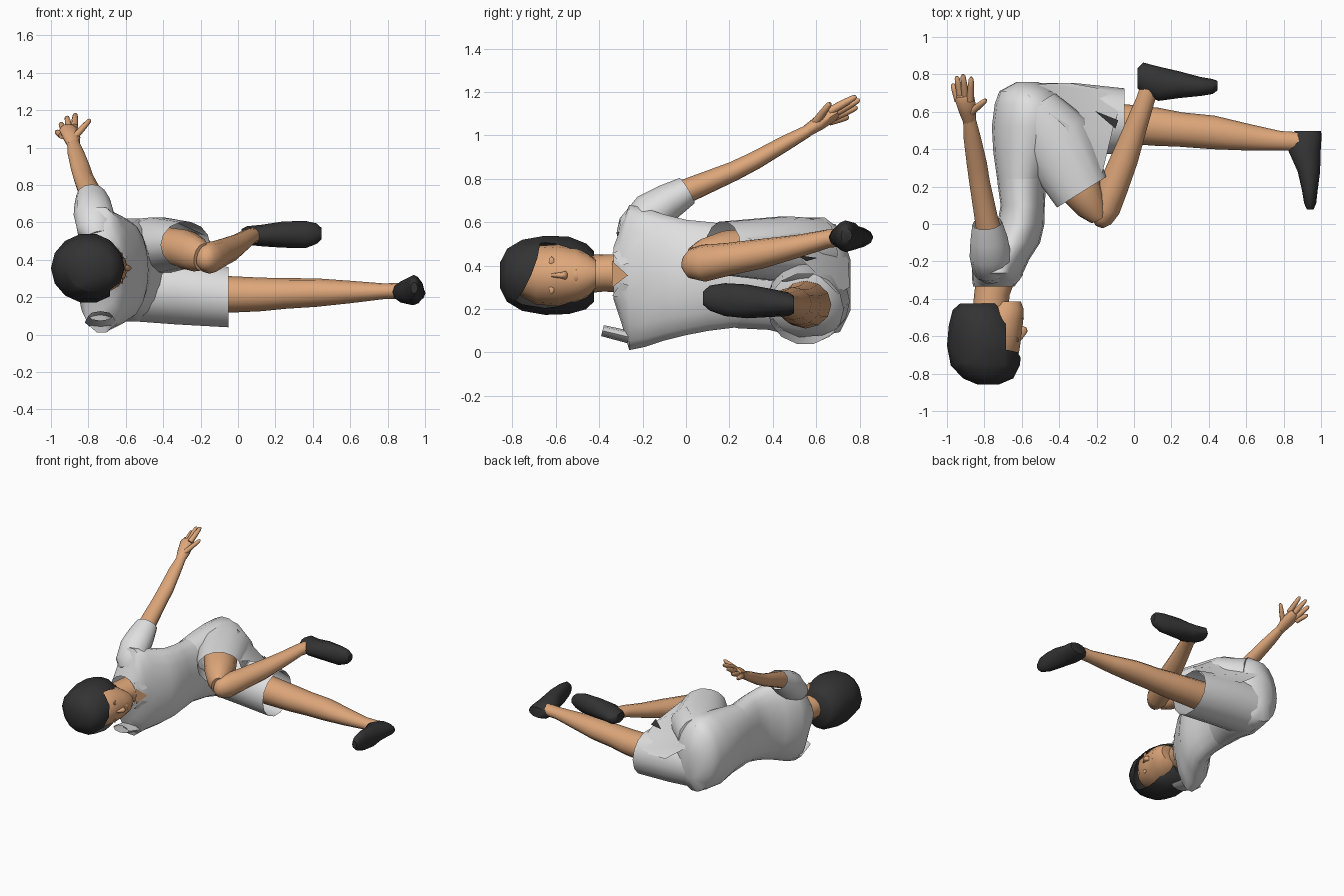
import bpy, bmesh, math
from mathutils import Vector

Z = Vector((0, 0, 1))


def material(name, rgb):
    m = bpy.data.materials.new(name)
    m.diffuse_color = (*rgb, 1)
    return m


SKIN = material("skin", (0.73, 0.385, 0.195))
CLOTH = material("light grey cloth", (0.74, 0.74, 0.74))
DARK = material("charcoal", (0.033, 0.033, 0.034))


def finish(name, bm, mat, angle=50):
    bmesh.ops.recalc_face_normals(bm, faces=bm.faces)
    me = bpy.data.meshes.new(name)
    bm.to_mesh(me)
    bm.free()
    me.materials.append(mat)
    ob = bpy.data.objects.new(name, me)
    bpy.context.collection.objects.link(ob)
    bpy.ops.object.select_all(action='DESELECT')
    ob.select_set(True)
    bpy.context.view_layer.objects.active = ob
    bpy.ops.object.shade_smooth_by_angle(angle=math.radians(angle))
    return ob


def loft(rings, sides=12, axis=None, caps=(True, True)):
    """Rings are (x, y, z, horizontal radius, upright radius)."""
    bm = bmesh.new()
    pts = [Vector(r[:3]) for r in rings]
    loops = []
    for i, r in enumerate(rings):
        t = Vector(axis) if axis else pts[min(i + 1, len(pts) - 1)] - pts[max(i - 1, 0)]
        h = t.cross(Z).normalized()
        u = h.cross(t).normalized()
        loops.append([bm.verts.new(pts[i] + h * r[3] * math.cos(a) + u * r[4] * math.sin(a))
                      for a in (2 * math.pi * k / sides for k in range(sides))])
    for a, b in zip(loops, loops[1:]):
        for k in range(sides):
            n = (k + 1) % sides
            bm.faces.new((a[k], a[n], b[n], b[k]))
    for loop, on in zip((loops[0], loops[-1]), caps):
        if on:
            bm.faces.new(loop)
    return bm


def tube(name, mat, rings, sides=12, axis=None, caps=(True, True)):
    return finish(name, loft(rings, sides, axis, caps), mat)


def sheet(name, mat, pts, faces):
    bm = bmesh.new()
    vs = [bm.verts.new(p) for p in pts]
    for f in faces:
        bm.faces.new([vs[i] for i in f])
    return finish(name, bm, mat)


Y, X = (0, 1, 0), (1, 0, 0)

# Head and neck
tube("head", SKIN, [
    (-.78, -.77, .355, .10, .09), (-.765, -.69, .355, .15, .135),
    (-.76, -.59, .355, .16, .142), (-.74, -.51, .355, .148, .128),
    (-.71, -.455, .355, .12, .10), (-.69, -.415, .36, .085, .065)], 16, Y)
tube("neck", SKIN, [(-.77, -.48, .36, .095, .09), (-.76, -.38, .365, .095, .085),
                    (-.73, -.26, .365, .11, .09)], 12, Y)

# Hair cap with the face opening cut out
bm = loft([
    (-.78, -.857, .355, .06, .06), (-.78, -.825, .355, .135, .125),
    (-.795, -.755, .355, .185, .168), (-.80, -.65, .355, .20, .187),
    (-.81, -.54, .355, .18, .183), (-.825, -.46, .35, .145, .155),
    (-.815, -.425, .35, .115, .12)], 14, Y)
fringe_co, fringe_no = Vector((-.6, -.71, .36)), Vector((-.25, .9, -.38))
side_co, side_no = Vector((-.685, -.6, .36)), Vector((1, 0, 0))
for co, no in ((fringe_co, fringe_no), (side_co, side_no)):
    bmesh.ops.bisect_plane(bm, geom=bm.verts[:] + bm.edges[:] + bm.faces[:],
                           plane_co=co, plane_no=no)
gone = [f for f in bm.faces
        if (f.calc_center_median() - fringe_co).dot(fringe_no) > 0
        and (f.calc_center_median() - side_co).dot(side_no) > 0]
bmesh.ops.delete(bm, geom=gone, context='FACES')
finish("hair", bm, DARK)

# Face details
tube("nose", SKIN, [(-.607, -.62, .355, .006, .008), (-.592, -.575, .355, .024, .014),
                    (-.595, -.555, .355, .02, .02), (-.605, -.545, .355, .01, .01)], 8, Y)
tube("lips", SKIN, [(-.600, -.518, .355, .006, .02), (-.597, -.507, .355, .008, .028),
                    (-.600, -.495, .355, .006, .018)], 8, Y)
for s in (-1, 1):
    tube("eyelid", SKIN, [(-.622, -.632, .355 + s * .065, .003, .01),
                          (-.620, -.62, .355 + s * .065, .005, .022),
                          (-.622, -.608, .355 + s * .065, .003, .01)], 8, Y)
    # Collar flaps either side of the V neck
    sheet("collar_flap", CLOTH, [(-.655, -.34, .36 + s * .10), (-.63, -.29, .36 + s * .11),
                                 (-.59, -.265, .36 + s * .05), (-.612, -.30, .36 + s * .04)],
          [(0, 1, 2, 3)])
# Skin showing in the V neck
sheet("neckline", SKIN, [(-.638, -.34, .30), (-.638, -.34, .42), (-.588, -.268, .355)], [(0, 1, 2)])

# Shirt body
tube("shirt", CLOTH, [
    (-.75, -.335, .365, .11, .12), (-.74, -.30, .36, .125, .22),
    (-.73, -.262, .345, .137, .34), (-.712, -.19, .345, .152, .325),
    (-.65, -.10, .345, .148, .295), (-.605, 0, .345, .126, .27),
    (-.595, .10, .35, .118, .255), (-.60, .22, .35, .13, .24),
    (-.59, .36, .35, .15, .245)], 18, Y, (False, False))

# Raised sleeve and the folded empty sleeve underneath
tube("raised_sleeve", CLOTH, [
    (-.74, -.265, .52, .08, .06), (-.755, -.235, .565, .11, .09), (-.77, -.16, .64, .11, .10),
    (-.775, -.08, .695, .10, .085), (-.785, .005, .745, .08, .068)], 12, None, (True, False))
tube("folded_sleeve", CLOTH, [(-.735, -.24, .065, .085, .03), (-.735, -.385, .10, .065, .026)],
     8, None, (True, False))

# Raised arm and hand
tube("arm", SKIN, [
    (-.77, -.06, .715, .07, .06), (-.79, .03, .755, .062, .055),
    (-.825, .22, .835, .055, .045), (-.84, .32, .885, .054, .042),
    (-.865, .46, .965, .046, .036), (-.88, .56, 1.02, .034, .028)])
tube("palm", SKIN, [(-.88, .55, 1.015, .034, .027), (-.89, .61, 1.055, .048, .034),
                    (-.905, .67, 1.095, .052, .034), (-.91, .69, 1.105, .042, .024)], 10)
finger_tips = [((-.875, .66, 1.11), (-.87, .785, 1.18)), ((-.90, .67, 1.095), (-.915, .80, 1.165)),
               ((-.925, .67, 1.08), (-.948, .79, 1.13)), ((-.94, .66, 1.065), (-.97, .75, 1.085)),
               ((-.88, .59, 1.05), (-.79, .665, 1.15))]
for root, tip in finger_tips:
    a, b = Vector(root), Vector(tip)
    tube("finger", SKIN, [(*a, .02, .02), (*a.lerp(b, .6), .017, .017),
                          (*a.lerp(b, .92), .013, .013), (*b, .006, .006)], 8)

# Shorts: hips, two open legs and the stretched cloth between them
tube("shorts_hips", CLOTH, [
    (-.60, .24, .35, .132, .243), (-.58, .38, .355, .172, .255),
    (-.56, .52, .345, .20, .28), (-.555, .64, .35, .19, .275),
    (-.57, .71, .33, .15, .24), (-.57, .758, .31, .06, .12)], 18, Y, (False, True))
tube("shorts_lower_leg", CLOTH, [
    (-.60, .565, .25, .19, .18), (-.33, .565, .235, .19, .185),
    (-.05, .55, .20, .175, .165)], 14, X, (True, False))
tube("shorts_upper_leg", CLOTH, [
    (-.55, .62, .45, .15, .17), (-.43, .46, .475, .205, .155),
    (-.28, .17, .48, .155, .125)], 14, (.53, -.85, 0), (True, False))
sheet("shorts_crotch", CLOTH, [
    (-.58, .745, .47), (-.57, .69, .59), (-.38, .53, .625), (-.17, .27, .53),
    (-.11, .52, .44), (-.05, .70, .27), (-.35, .755, .30)],
    [(1, 2, 4), (2, 3, 4), (0, 1, 4), (0, 4, 5, 6)])
sheet("shorts_lining", DARK, [(-.21, .605, .435), (-.085, .555, .42), (-.10, .51, .449)],
      [(0, 1, 2)])

# Straight lower leg
tube("straight_leg", SKIN, [
    (-.35, .55, .22, .12, .11), (-.05, .535, .215, .105, .098),
    (.12, .52, .215, .102, .09), (.25, .505, .22, .092, .082),
    (.42, .49, .225, .09, .076), (.60, .465, .228, .072, .06),
    (.78, .445, .232, .052, .042), (.90, .44, .235, .05, .042)])

# Bent upper leg
tube("bent_thigh", SKIN, [
    (-.42, .39, .47, .12, .11), (-.28, .18, .455, .11, .105),
    (-.225, .09, .43, .085, .095), (-.19, .04, .415, .055, .075)])
tube("bent_shin", SKIN, [
    (-.185, -.012, .415, .025, .03), (-.175, .015, .41, .055, .067), (-.155, .08, .41, .08, .085),
    (-.11, .20, .43, .08, .075), (-.05, .35, .455, .073, .068),
    (.01, .52, .49, .06, .052), (.06, .66, .525, .05, .042), (.09, .75, .53, .05, .042)])

# Shoes
tube("upper_shoe", DARK, [
    (.02, .78, .53, .055, .035), (.05, .78, .53, .083, .05),
    (.13, .75, .53, .092, .058), (.24, .745, .535, .072, .07),
    (.36, .735, .535, .05, .073), (.42, .735, .54, .04, .055),
    (.447, .74, .54, .025, .03)], 12, X)
tube("lower_shoe", DARK, [
    (.93, .497, .22, .07, .04), (.918, .47, .222, .085, .055),
    (.912, .39, .228, .086, .065), (.935, .28, .235, .06, .078),
    (.94, .18, .243, .042, .076), (.942, .11, .25, .032, .058),
    (.942, .078, .25, .018, .03)], 12, Y)
